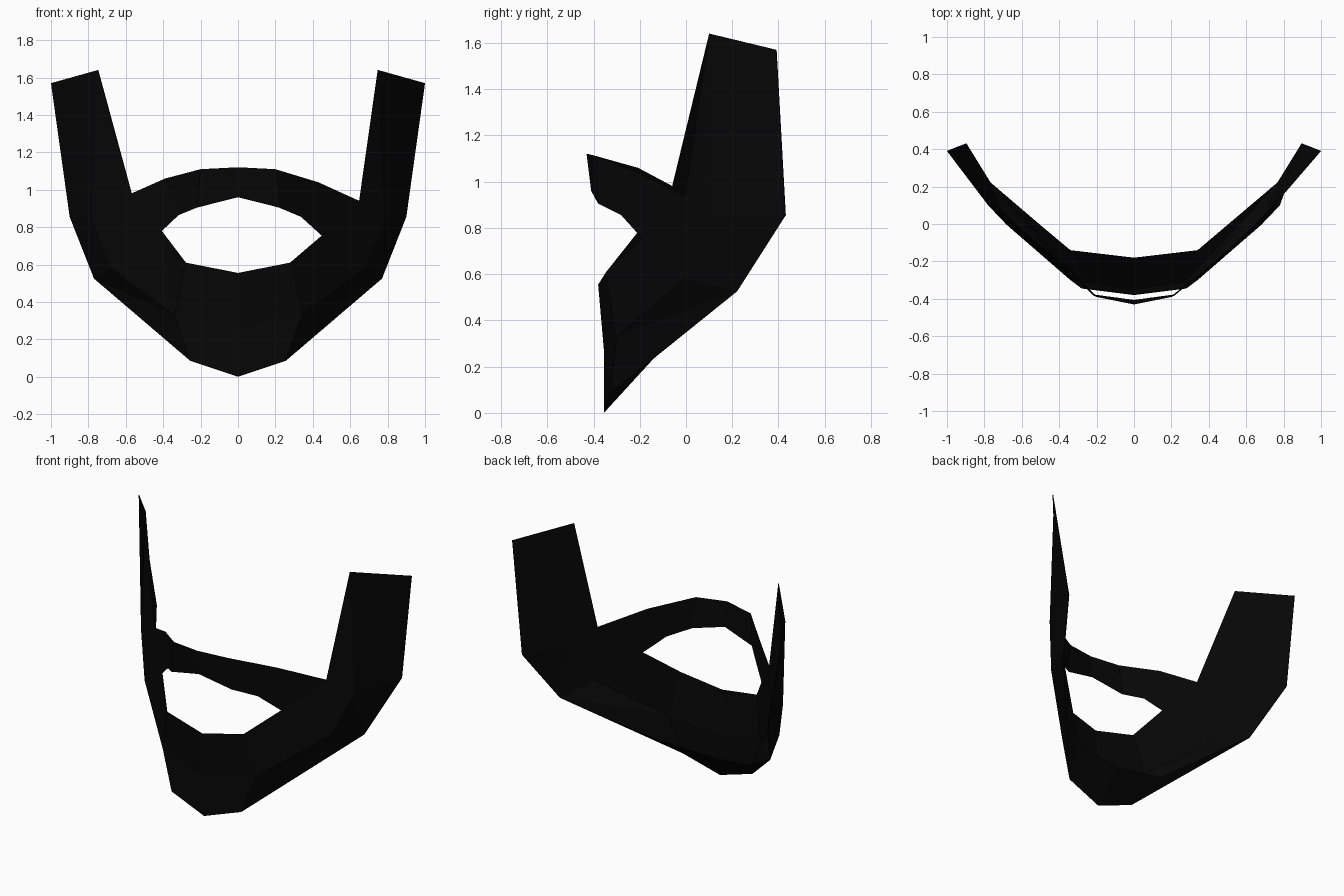
import bpy

if "Cube" in bpy.data.objects:
    bpy.data.objects.remove(bpy.data.objects["Cube"])

black = bpy.data.materials.new("black hair")
black.diffuse_color = (0.002, 0.002, 0.002, 1)
black.use_nodes = True
black.node_tree.nodes["Principled BSDF"].inputs["Base Color"].default_value = black.diffuse_color

# Centre line: moustache top and bottom, lower lip, chin front, chin tip, under chin
centre = {
    "must_top": (0, -0.43, 1.12), "must_low": (0, -0.41, 0.96),
    "lip": (0, -0.38, 0.555), "chin": (0, -0.355, 0.27),
    "tip": (0, -0.355, 0.0), "under": (0, -0.18, 0.20),
}
# Points on one side
side = {
    "top_front": (0.75, 0.10, 1.64), "top_back": (1.0, 0.39, 1.57),
    "ear": (0.90, 0.43, 0.855), "jaw": (0.77, 0.22, 0.525),
    "temple": (0.78, 0.10, 0.85), "jowl": (0.68, -0.005, 0.58),
    "notch": (0.65, -0.005, 0.94), "mouth": (0.45, -0.19, 0.755),
    "lip_side": (0.28, -0.345, 0.61), "cheek": (0.34, -0.30, 0.33),
    "tip_side": (0.255, -0.33, 0.085), "under_side": (0.34, -0.14, 0.235),
    "must_top1": (0.20, -0.39, 1.11), "must_top2": (0.43, -0.21, 1.04),
    "must_low1": (0.22, -0.38, 0.905), "must_low2": (0.34, -0.28, 0.855),
}
# The other side has a slightly different moustache and mouth corner
other = dict(side, notch=(0.57, -0.06, 0.98), mouth=(0.41, -0.21, 0.78),
             must_top2=(0.39, -0.21, 1.06), must_low2=(0.32, -0.28, 0.865))

faces = [
    # sideburn
    "top_front notch temple", "top_front temple ear top_back",
    "notch jowl temple", "temple jowl jaw", "temple jaw ear",
    # cheek
    "notch mouth jowl", "mouth cheek jowl", "jowl cheek jaw",
    "mouth lip_side cheek", "cheek tip_side jaw",
    # chin and underside
    "lip_side lip chin cheek", "cheek chin tip tip_side",
    "tip_side tip under under_side", "jaw tip_side under_side",
    # moustache
    "must_top must_low must_low1 must_top1",
    "must_top1 must_low1 must_low2 must_top2", "must_top2 must_low2 mouth notch",
]

verts = list(centre.values())
polys = []
for sign, pts in ((1, side), (-1, other)):
    index = {n: i for i, n in enumerate(centre)}
    for name, (x, y, z) in pts.items():
        index[name] = len(verts)
        verts.append((sign * x, y, z))
    for f in faces:
        polys.append([index[n] for n in f.split()][::sign])

mesh = bpy.data.meshes.new("beard")
mesh.from_pydata(verts, [], polys)
mesh.materials.append(black)
beard = bpy.data.objects.new("beard", mesh)
bpy.context.collection.objects.link(beard)

# Very thin shell, thickened towards the inside
shell = beard.modifiers.new("thickness", 'SOLIDIFY')
shell.thickness = 0.004
shell.offset = -1
